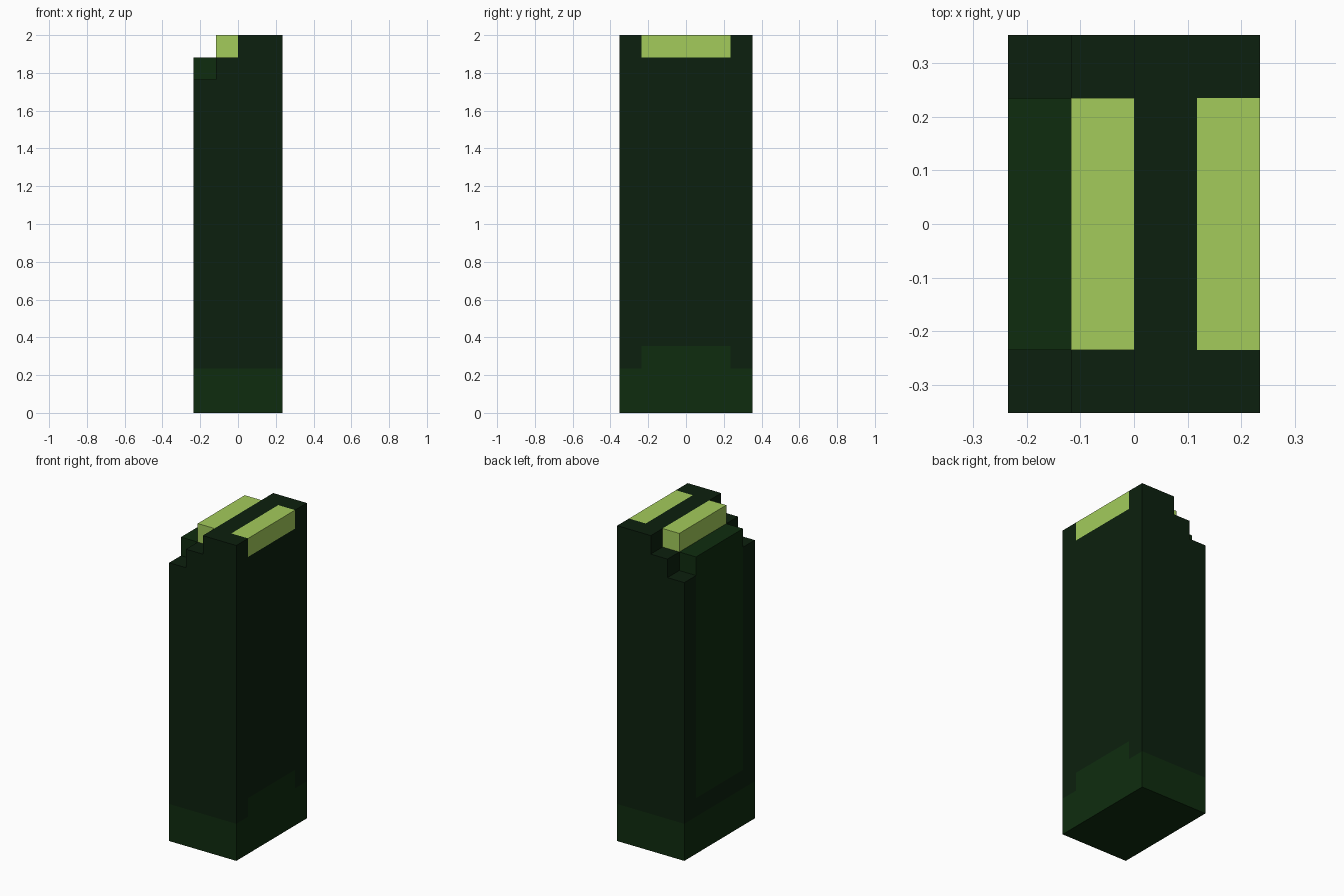
import bpy, bmesh
from mathutils import Vector

if "Cube" in bpy.data.objects:
    bpy.data.objects.remove(bpy.data.objects["Cube"])

U = 2 / 17                      # one block unit
XS = [v * U for v in (-2, -1, 0, 1, 2)]
YS = [v * U for v in (-3, -2, 2, 3)]
ZS = [v * U for v in (0, 2, 3, 15, 16, 17)]


def material(name, rgb):
    m = bpy.data.materials.new(name)
    m.diffuse_color = (*rgb, 1)
    m.use_nodes = True
    m.node_tree.nodes["Principled BSDF"].inputs["Base Color"].default_value = m.diffuse_color
    return m


dark = material("dark green", (0.0037, 0.0144, 0.0044))
mid = material("forest green", (0.0046, 0.0252, 0.0046))
light = material("lime green", (0.366, 0.597, 0.105))

PARTS = {"pillar_body": dark, "base_band": mid, "side_panel": mid, "top_strips": light}


def part_at(i, j, k):
    """Name of the part filling a grid cell, or None where it is empty."""
    if not (0 <= i < 4 and 0 <= j < 3 and 0 <= k < 5):
        return None
    middle = j == 1
    # stepped top: corner columns sit one block lower than the middle
    height = (4, 5, 5, 5)[i] if middle else (3, 4, 5, 5)[i]
    if k >= height:
        return None
    if k == 0 or (k == 1 and middle and i == 3):
        return "base_band"
    if middle and i == 0 and k >= 2:
        return "side_panel"
    if middle and k == 4 and i in (1, 3):
        return "top_strips"
    return "pillar_body"


def add_face(bm, cell, axis, side):
    """Add the outer face of a cell on the given axis and side (0 or 1)."""
    bounds = [(s[c], s[c + 1]) for s, c in zip((XS, YS, ZS), cell)]
    a, b = (axis + 1) % 3, (axis + 2) % 3
    verts = []
    for p, q in ((0, 0), (1, 0), (1, 1), (0, 1)):
        co = Vector()
        co[axis], co[a], co[b] = bounds[axis][side], bounds[a][p], bounds[b][q]
        verts.append(bm.verts.new(co))
    bm.faces.new(verts if side else verts[::-1])


# Each part keeps only its exposed faces, so nothing overlaps inside
for name, mat in PARTS.items():
    bm = bmesh.new()
    for i in range(4):
        for j in range(3):
            for k in range(5):
                if part_at(i, j, k) != name:
                    continue
                for axis in range(3):
                    for side in (0, 1):
                        n = [i, j, k]
                        n[axis] += 2 * side - 1
                        if part_at(*n) is None:
                            add_face(bm, (i, j, k), axis, side)
    bmesh.ops.remove_doubles(bm, verts=bm.verts, dist=1e-4)
    mesh = bpy.data.meshes.new(name)
    bm.to_mesh(mesh)
    bm.free()
    mesh.materials.append(mat)
    bpy.context.collection.objects.link(bpy.data.objects.new(name, mesh))
